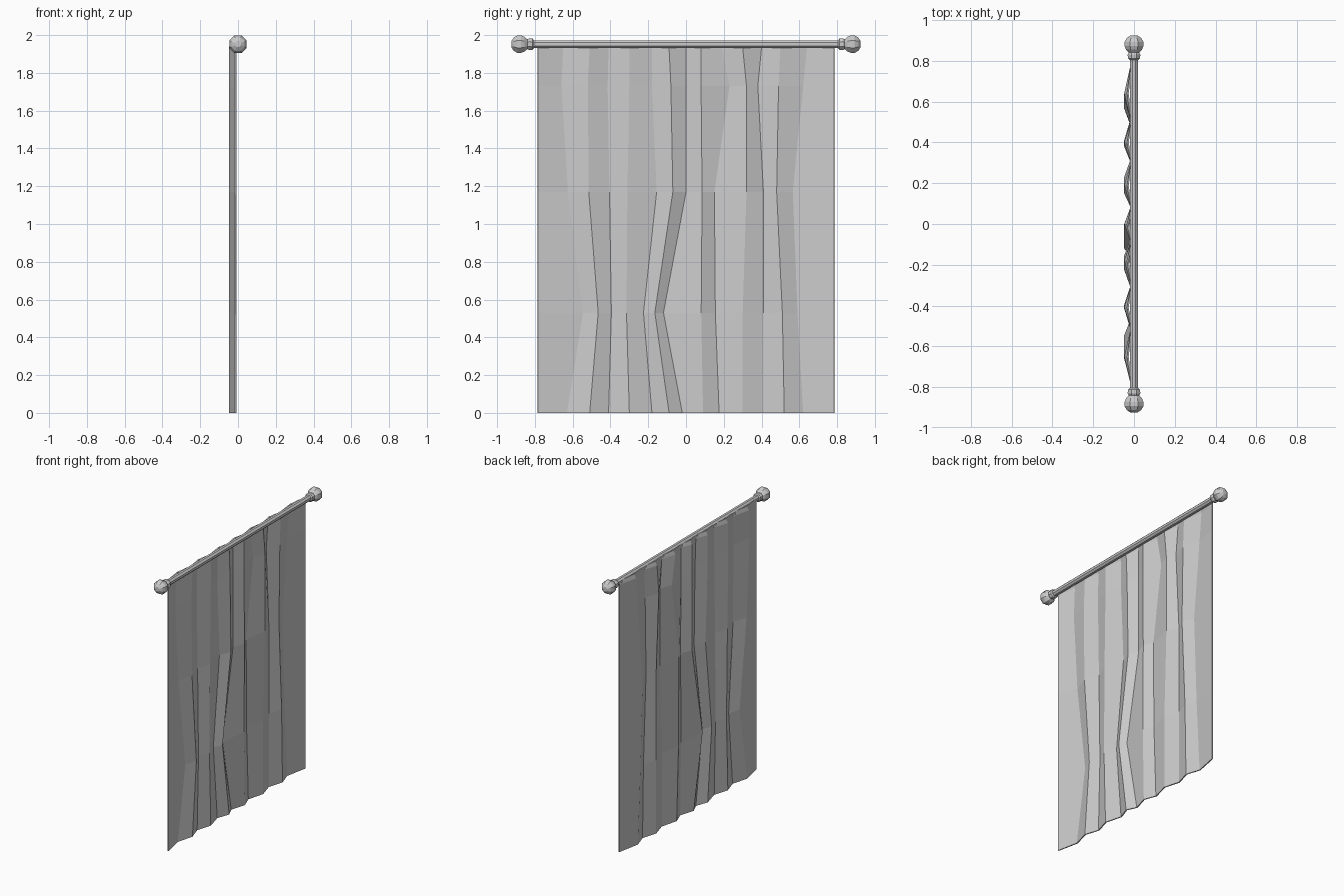
import bpy, bmesh
from math import cos, sin, pi

cube = bpy.data.objects.get("Cube")
if cube:
    bpy.data.objects.remove(cube, do_unlink=True)


def material(name, grey):
    mat = bpy.data.materials.new(name)
    mat.use_nodes = True
    colour = (grey, grey, grey, 1)
    mat.diffuse_color = colour
    mat.node_tree.nodes["Principled BSDF"].inputs["Base Color"].default_value = colour
    return mat


def add_object(name, bm, mat):
    bmesh.ops.recalc_face_normals(bm, faces=bm.faces)
    mesh = bpy.data.meshes.new(name)
    bm.to_mesh(mesh)
    bm.free()
    mesh.materials.append(mat)
    obj = bpy.data.objects.new(name, mesh)
    bpy.context.collection.objects.link(obj)
    return obj


def turned(name, profile, mat, sides=8):
    """Turn (y, radius) points around the rod axis and cap both ends."""
    bm = bmesh.new()
    rings = []
    for y, r in profile:
        angles = [2 * pi * (k + 0.5) / sides for k in range(sides)]
        rings.append([bm.verts.new((r * cos(a), y, ROD_Z + r * sin(a))) for a in angles])
    for a, b in zip(rings, rings[1:]):
        for k in range(sides):
            n = (k + 1) % sides
            bm.faces.new((a[k], a[n], b[n], b[k]))
    bm.faces.new(rings[0])
    bm.faces.new(rings[-1])
    return add_object(name, bm, mat)


ROD_Z = 1.952
cloth = material("grey cloth", 0.6)
metal = material("grey metal", 0.6)

# Rod and its two finials
turned("curtain_rod", [(-0.82, 0.022), (0.82, 0.022)], metal)
finial = [(0.805, 0.024), (0.812, 0.032), (0.83, 0.034), (0.84, 0.028),
          (0.855, 0.042), (0.873, 0.05), (0.893, 0.05), (0.912, 0.038), (0.925, 0.017)]
for side, name in ((1, "finial_back"), (-1, "finial_front")):
    turned(name, [(side * y, r) for y, r in finial], metal)

# Curtain: each fold line runs down through these heights, alternating back and front
heights = (1.935, 1.73, 1.17, 0.53, 0.0)
folds = [
    (-.785, -.785, -.785, -.785, -.785),
    (-.65, -.66, -.625, -.545, -.63),
    (-.51, -.52, -.515, -.465, -.51),
    (-.41, -.415, -.405, -.395, -.41),
    (-.30, -.30, -.31, -.315, -.30),
    (-.18, -.18, -.155, -.225, -.18),
    (-.09, -.08, -.07, -.165, -.09),
    (.0, .0, .0, -.12, -.02),
    (.08, .08, .085, .08, .09),
    (.19, .23, .15, .155, .175),
    (.30, .32, .32, .30, .30),
    (.40, .38, .41, .41, .41),
    (.50, .49, .48, .51, .52),
    (.64, .62, .565, .59, .62),
    (.785, .785, .785, .785, .785),
]
bm = bmesh.new()
columns = []
for i, line in enumerate(folds):
    x = -0.044 if i % 2 else -0.012
    column = [bm.verts.new((x, y, z)) for y, z in zip(line, heights)]
    # Top hem leans over towards the rod
    column.insert(0, bm.verts.new((max(x, -0.03), line[0], 1.962)))
    columns.append(column)
for a, b in zip(columns, columns[1:]):
    for k in range(len(a) - 1):
        bm.faces.new((a[k], a[k + 1], b[k + 1], b[k]))
curtain = add_object("curtain", bm, cloth)
thick = curtain.modifiers.new("thickness", 'SOLIDIFY')
thick.thickness = 0.008
thick.offset = 0
